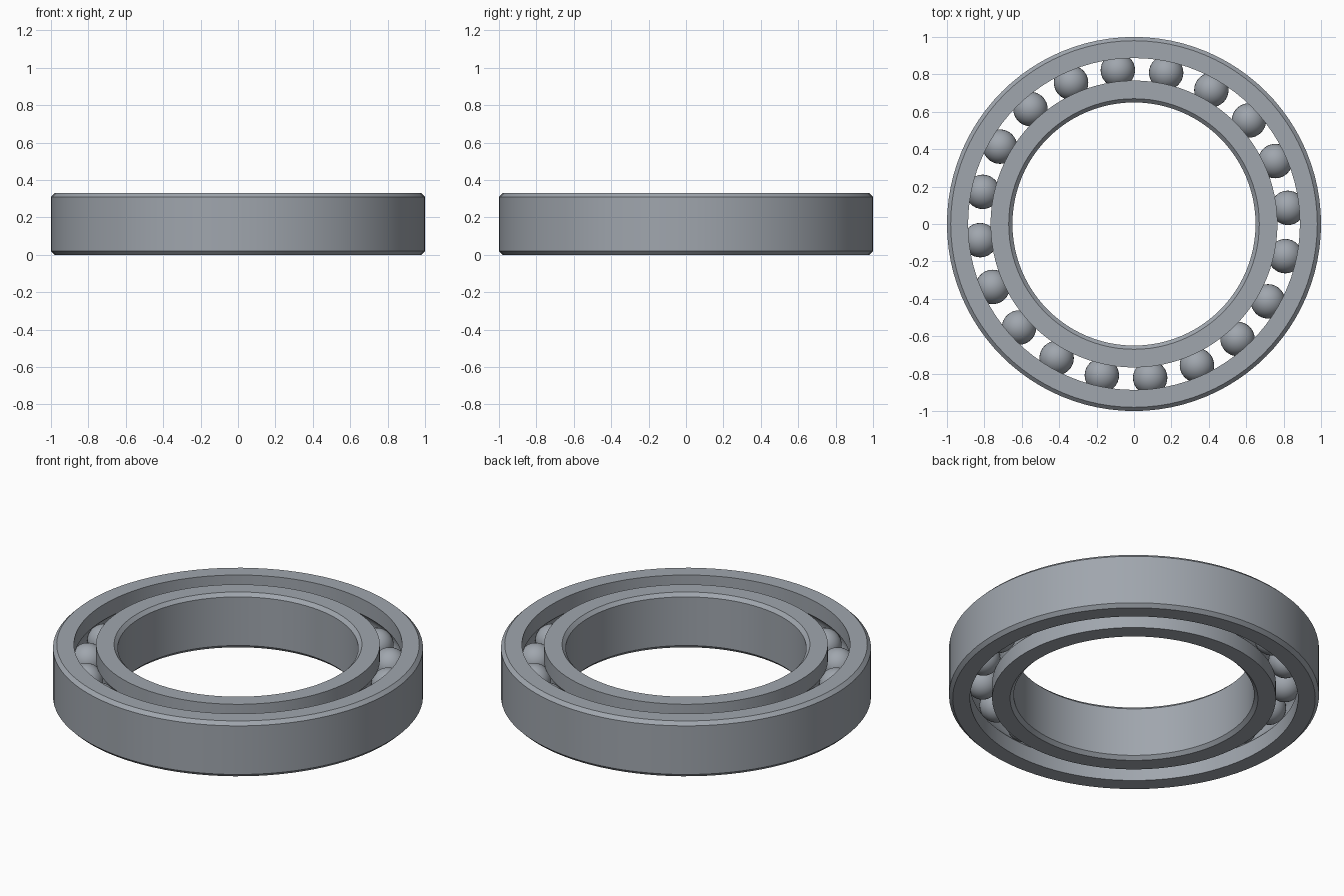
import bpy
import bmesh
from math import asin, cos, pi, radians, sin, sqrt
from mathutils import Matrix, Vector

cube = bpy.data.objects.get("Cube")
if cube:
    bpy.data.objects.remove(cube, do_unlink=True)

HEIGHT = 0.33
MID = HEIGHT / 2
CHAMFER = 0.02
BORE, INNER_SHOULDER, OUTER_SHOULDER, RIM = 0.65, 0.767, 0.887, 1.0
PITCH = (INNER_SHOULDER + OUTER_SHOULDER) / 2
BALL_RADIUS = 0.092
BALL_COUNT = 20
SEGMENTS = 96

steel = bpy.data.materials.new("blue_grey_steel")
steel.use_nodes = True
colour = (0.35, 0.38, 0.42, 1)
steel.diffuse_color = colour
steel.node_tree.nodes["Principled BSDF"].inputs["Base Color"].default_value = colour


def finish(name, bm):
    """Turn a bmesh into a smooth-shaded steel object."""
    bmesh.ops.recalc_face_normals(bm, faces=bm.faces)
    mesh = bpy.data.meshes.new(name)
    bm.to_mesh(mesh)
    bm.free()
    mesh.materials.append(steel)
    obj = bpy.data.objects.new(name, mesh)
    bpy.context.collection.objects.link(obj)
    bpy.ops.object.select_all(action="DESELECT")
    obj.select_set(True)
    bpy.context.view_layer.objects.active = obj
    bpy.ops.object.shade_smooth_by_angle(angle=radians(30))
    return obj


def groove(shoulder, side, steps=10):
    """Raceway arc from bottom to top, cut into the ring on the given side."""
    gap = abs(shoulder - PITCH)
    r = BALL_RADIUS + 0.002
    limit = asin(sqrt(r * r - gap * gap) / r)
    angles = [limit * (2 * i / steps - 1) for i in range(steps + 1)]
    return [(PITCH + side * r * cos(a), MID + r * sin(a)) for a in angles]


def ring(name, shoulder, wall, side):
    """Lathe a ring: raceway on the shoulder, chamfers on the plain wall."""
    edge = wall - side * CHAMFER
    profile = [(shoulder, 0), *groove(shoulder, side), (shoulder, HEIGHT),
               (edge, HEIGHT), (wall, HEIGHT - CHAMFER), (wall, CHAMFER), (edge, 0)]
    bm = bmesh.new()
    verts = [bm.verts.new((r, 0, z)) for r, z in profile]
    edges = [bm.edges.new((v, verts[i - 1])) for i, v in enumerate(verts)]
    bmesh.ops.spin(bm, geom=verts + edges, cent=(0, 0, 0), axis=(0, 0, 1),
                   angle=2 * pi, steps=SEGMENTS, use_merge=True)
    bmesh.ops.remove_doubles(bm, verts=bm.verts, dist=0.0001)
    return finish(name, bm)


# Races
ring("outer_ring", OUTER_SHOULDER, RIM, 1)
ring("inner_ring", INNER_SHOULDER, BORE, -1)

# Balls
for i in range(BALL_COUNT):
    angle = radians(6) + 2 * pi * i / BALL_COUNT
    centre = Vector((PITCH * cos(angle), PITCH * sin(angle), MID))
    bm = bmesh.new()
    bmesh.ops.create_uvsphere(bm, u_segments=32, v_segments=16, radius=BALL_RADIUS,
                              matrix=Matrix.Translation(centre))
    finish(f"ball_{i + 1}", bm)
